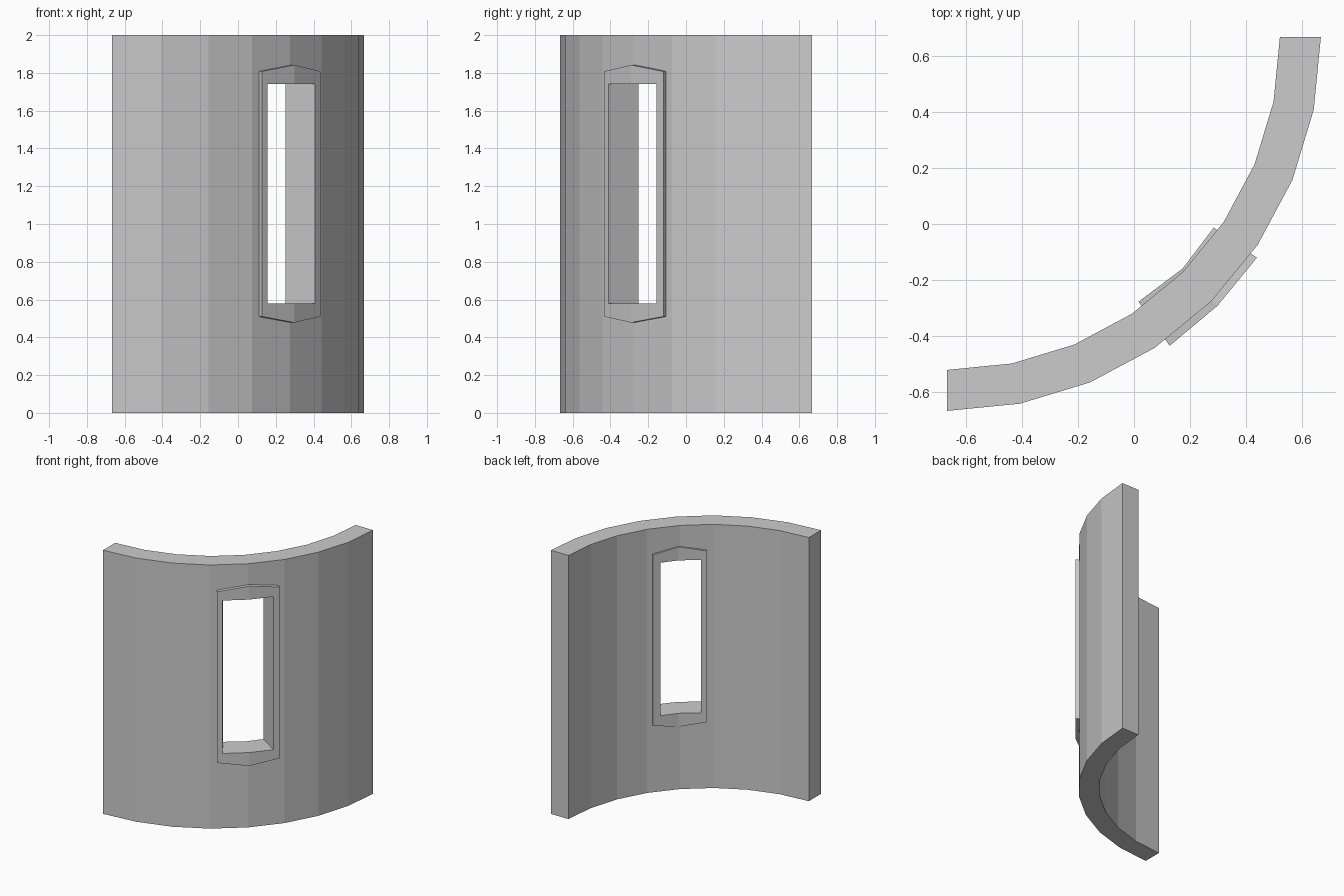
import bpy
import bmesh
import math

cube = bpy.data.objects.get("Cube")
if cube:
    bpy.data.objects.remove(cube, do_unlink=True)

# Single stone colour
stone = bpy.data.materials.new("stone_grey")
stone.use_nodes = True
stone.diffuse_color = (0.6, 0.6, 0.6, 1)
stone.node_tree.nodes["Principled BSDF"].inputs["Base Color"].default_value = (0.6, 0.6, 0.6, 1)


def strip_solid(name, front, back, low, high):
    """Solid between two matching plan lines; low and high give z per station."""
    bm = bmesh.new()
    rings = []
    for f, b, lo, hi in zip(front, back, low, high):
        rings.append([bm.verts.new((*p, z)) for p, z in ((f, lo), (b, lo), (b, hi), (f, hi))])
    for r, s in zip(rings, rings[1:]):
        for k in range(4):
            n = (k + 1) % 4
            bm.faces.new((r[k], r[n], s[n], s[k]))
    bm.faces.new(rings[0])
    bm.faces.new(rings[-1])
    bmesh.ops.recalc_face_normals(bm, faces=bm.faces)
    mesh = bpy.data.meshes.new(name)
    bm.to_mesh(mesh)
    bm.free()
    mesh.materials.append(stone)
    obj = bpy.data.objects.new(name, mesh)
    bpy.context.collection.objects.link(obj)
    return obj


def cut(obj, cutter):
    mod = obj.modifiers.new("opening", "BOOLEAN")
    mod.operation = "DIFFERENCE"
    mod.solver = "EXACT"
    mod.object = cutter


# Quarter-round wall in eight flat segments
SEGMENTS = 8
CENTRE = 0.667


def arc(radius):
    angles = [math.pi / 2 * (i / SEGMENTS - 1) for i in range(SEGMENTS + 1)]
    return [(radius * math.cos(a) - CENTRE, radius * math.sin(a) + CENTRE) for a in angles]


count = SEGMENTS + 1
wall = strip_solid("curved_wall", arc(1.333), arc(1.187), [0] * count, [2] * count)

# Window surround, bent once in the middle and peaked at top and bottom
frame = strip_solid(
    "window_frame",
    [(0.127, -0.434), (0.298, -0.291), (0.438, -0.12)],
    [(0.016, -0.277), (0.173, -0.159), (0.284, -0.013)],
    [0.51, 0.478, 0.51],
    [1.808, 1.842, 1.808],
)


# Opening, tapering towards the inside
def opening(name, grow):
    sides = [((0.155, -0.408), (0.051, -0.252)), ((0.405, -0.155), (0.251, -0.055))]
    front, back = [], []
    for (f, b), sign in zip(sides, (-1, 1)):
        d = (f[0] - b[0], f[1] - b[1])
        shift = sign * grow
        front.append((f[0] + d[0] * 0.6 + shift, f[1] + d[1] * 0.6 + shift))
        back.append((b[0] - d[0] * 0.6 + shift, b[1] - d[1] * 0.6 + shift))
    obj = strip_solid(name, front, back, [0.58 - grow] * 2, [1.74 + grow] * 2)
    obj.hide_render = True
    obj.hide_viewport = True
    obj.display_type = "WIRE"
    return obj


cut(frame, opening("frame_cutter", 0))
cut(wall, opening("wall_cutter", 0.008))
